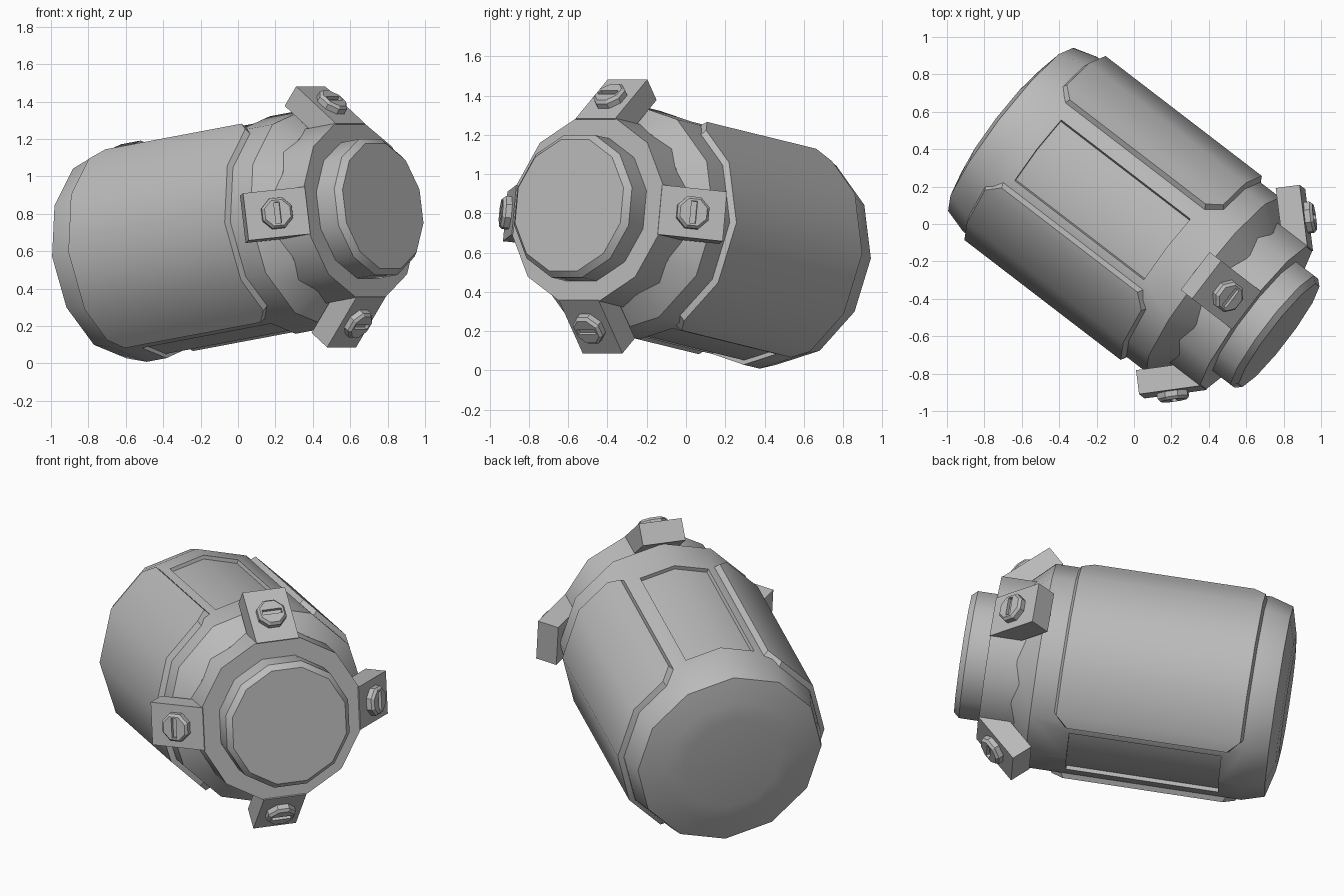
import bpy, bmesh, math
from mathutils import Matrix, Vector

if "Cube" in bpy.data.objects:
    bpy.data.objects.remove(bpy.data.objects["Cube"])

grey = bpy.data.materials.new("plain grey metal")
grey.use_nodes = True
grey.diffuse_color = (0.5, 0.5, 0.5, 1)
grey.node_tree.nodes["Principled BSDF"].inputs["Base Color"].default_value = (0.5, 0.5, 0.5, 1)

# Canister frame: local z runs along the axis to the front cap, local y is up
azimuth, tilt = math.radians(-37.5), math.radians(8.5)
axis = Vector((math.cos(azimuth) * math.cos(tilt), math.sin(azimuth) * math.cos(tilt), math.sin(tilt)))
side = Vector((-math.sin(azimuth), math.cos(azimuth), 0))
up = axis.cross(side)
FRAME = Matrix((side, up, axis)).transposed().to_4x4()
FRAME.translation = (0, 0, 0.695)


def finish(bm, name, smooth=False, local=Matrix()):
    bmesh.ops.recalc_face_normals(bm, faces=bm.faces)
    bm.transform(FRAME @ local)
    mesh = bpy.data.meshes.new(name)
    bm.to_mesh(mesh)
    bm.free()
    mesh.materials.append(grey)
    obj = bpy.data.objects.new(name, mesh)
    bpy.context.collection.objects.link(obj)
    if smooth:
        bpy.ops.object.select_all(action='DESELECT')
        obj.select_set(True)
        bpy.context.view_layer.objects.active = obj
        bpy.ops.object.shade_smooth_by_angle(angle=math.radians(35))
    return obj


def lathe(name, profile, sides=12, phase=0.0, smooth=True, local=Matrix()):
    """Closed solid of revolution from (position, radius) pairs."""
    bm = bmesh.new()
    rings = []
    for t, r in profile:
        angles = [phase + math.tau * i / sides for i in range(sides)]
        rings.append([bm.verts.new((r * math.cos(a), r * math.sin(a), t)) for a in angles])
    for a, b in zip(rings, rings[1:]):
        for i in range(sides):
            j = (i + 1) % sides
            bm.faces.new((a[i], a[j], b[j], b[i]))
    bm.faces.new(rings[0])
    bm.faces.new(rings[-1])
    return finish(bm, name, smooth, local)


def box(name, size, local):
    bm = bmesh.new()
    bmesh.ops.create_cube(bm, size=1, matrix=Matrix.Diagonal((*size, 1)))
    return finish(bm, name, False, local)


def patch(name, centre, angles, t0, t1, r_in, r_out, corner=0.0, flare=0.0, smooth=False):
    """Shell section wrapped on the twelve-sided body, with cut corners and sloped edges."""
    bm = bmesh.new()
    columns = []
    for k, deg in enumerate(angles):
        end = k in (0, len(angles) - 1)
        cut = corner if end else 0
        column = []
        for r, grow in ((r_in, flare), (r_out, 0)):
            d = deg + (math.copysign(math.degrees(grow / r), deg) if end else 0)
            facet = math.radians((centre + d) % 30 - 15)
            rad = r * math.cos(math.radians(15)) / math.cos(facet)
            a = math.radians(centre + d)
            for t in (t0 + cut - grow, t1 - cut + grow):
                column.append(bm.verts.new((rad * math.cos(a), rad * math.sin(a), t)))
        columns.append(column)
    for a, b in zip(columns, columns[1:]):
        for i, j in ((0, 1), (1, 3), (3, 2), (2, 0)):
            face = bm.faces.new((a[i], a[j], b[j], b[i]))
            face.smooth = (i, j) == (0, 1)
    for c in (columns[0], columns[-1]):
        bm.faces.new((c[0], c[1], c[3], c[2]))
    return finish(bm, name, smooth)


def carve(target, cutter):
    cutter.hide_render = True
    cutter.hide_viewport = True
    cutter.display_type = 'WIRE'
    mod = target.modifiers.new("cut", 'BOOLEAN')
    mod.operation = 'DIFFERENCE'
    mod.solver = 'EXACT'
    mod.object = cutter


# Main body with shallow domed back and tapered front shoulder
body = lathe("body", [(-0.89, 0.3), (-0.88, 0.4), (-0.84, 0.55), (-0.71, 0.588),
                      (0.54, 0.588), (0.66, 0.475)])

# Front housing, its flats lined up with the lugs
lathe("front_housing", [(0.56, 0.488), (0.833, 0.488)], phase=math.radians(15))

# Front collar with bevelled rim
lathe("front_collar", [(0.8, 0.38), (0.955, 0.38), (0.988, 0.35)], phase=math.radians(15))

# Sunken panels on top and bottom
for label, angle in (("top", 90), ("bottom", 270)):
    cutter = patch(label + "_panel_cutter", angle, (-21, 0, 21), -0.575, 0.305, 0.565, 0.7)
    carve(body, cutter)

# Wrapped cover plates on both flanks
for label, angle in (("left", 0), ("right", 180)):
    patch(label + "_cover_plate", angle, (-63, -56, -30, 0, 30, 52, 59),
          -0.675, 0.39, 0.575, 0.62, corner=0.07, flare=0.02, smooth=True)

# Four angled lugs on the shoulder, each with a slotted bolt
for k, label in enumerate(("left", "top", "right", "bottom")):
    spin = Matrix.Rotation(math.radians(90 * k), 4, 'Z')
    lean = Matrix.Rotation(math.radians(45), 4, 'Y')
    face = spin @ Matrix.Translation((0.587, 0, 0.719)) @ lean
    box(label + "_lug", (0.335, 0.255, 0.13), face @ Matrix.Translation((0, 0, -0.065)))
    bolt = lathe(label + "_bolt", [(-0.02, 0.088), (0.03, 0.088), (0.045, 0.074)],
                 sides=8, phase=math.radians(22.5), smooth=False, local=face)
    slot = box(label + "_slot_cutter", (0.03, 0.115, 0.05), face @ Matrix.Translation((0, 0, 0.05)))
    carve(bolt, slot)
